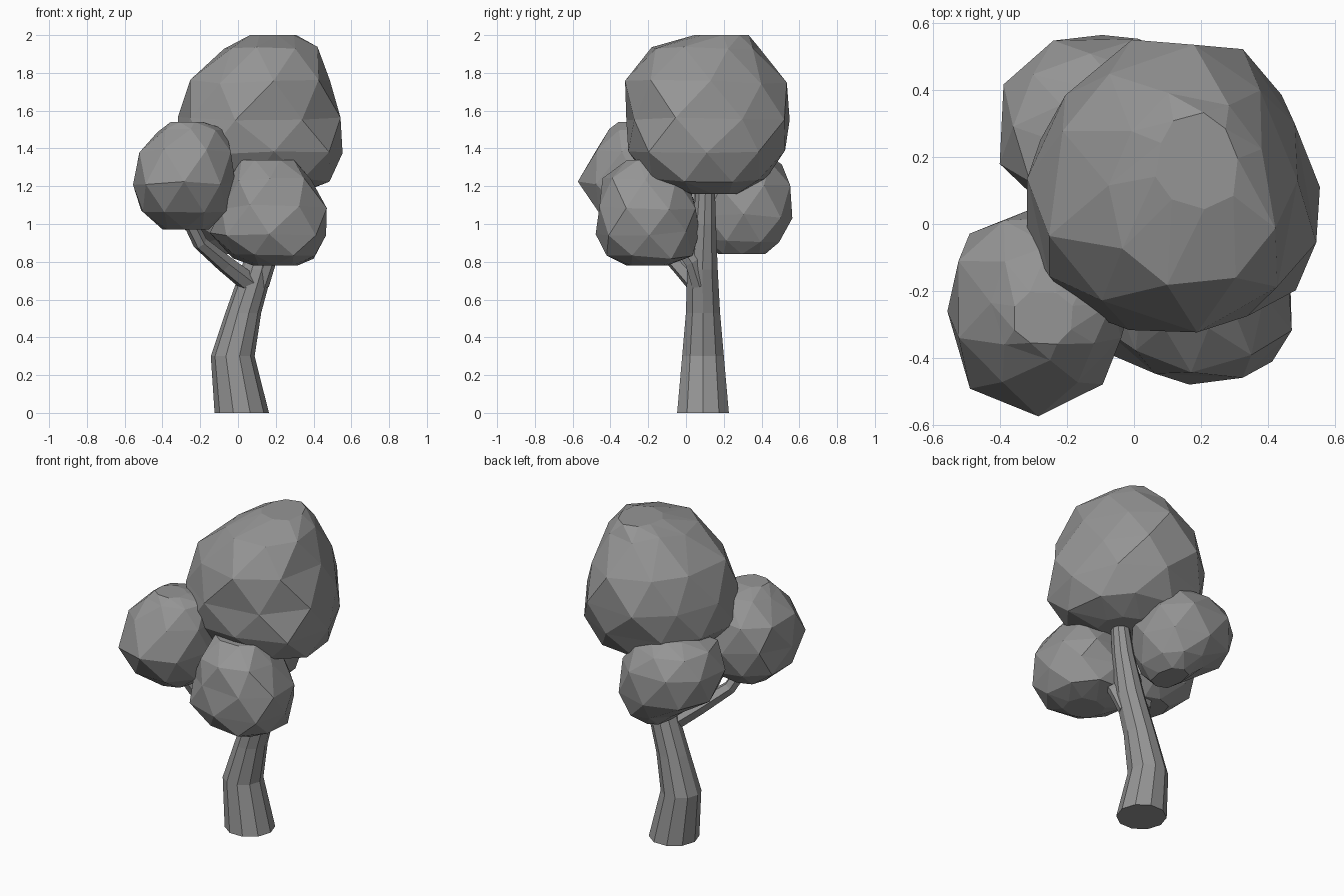
import bpy, bmesh, random
from math import sin, cos, pi, copysign
from mathutils import Vector

random.seed(4)
cube = bpy.data.objects.get("Cube")
if cube:
    bpy.data.objects.remove(cube)

GREY = (0.3, 0.3, 0.3, 1)
grey = bpy.data.materials.new("plain grey")
grey.use_nodes = True
grey.diffuse_color = GREY
grey.node_tree.nodes["Principled BSDF"].inputs["Base Color"].default_value = GREY


def loft(name, loops, facets):
    """Skin a stack of point loops; facets splits the sides into triangles."""
    bm = bmesh.new()
    rings = [[bm.verts.new(p) for p in loop] for loop in loops]
    n = len(rings[0])
    for low, high in zip(rings, rings[1:]):
        for i in range(n):
            j = (i + 1) % n
            if facets:
                bm.faces.new((low[i], low[j], high[i]))
                bm.faces.new((low[j], high[j], high[i]))
            else:
                bm.faces.new((low[i], low[j], high[j], high[i]))
    bm.faces.new(rings[0][::-1])
    bm.faces.new(rings[-1])
    # Merge nearly flat neighbours into larger facets
    if facets:
        bmesh.ops.dissolve_limit(bm, angle_limit=0.1, verts=bm.verts, edges=bm.edges)
    bmesh.ops.recalc_face_normals(bm, faces=bm.faces)
    mesh = bpy.data.meshes.new(name)
    bm.to_mesh(mesh)
    bm.free()
    mesh.materials.append(grey)
    obj = bpy.data.objects.new(name, mesh)
    bpy.context.collection.objects.link(obj)
    return obj


def boxy(value):
    """Push a sine or cosine outward for slightly square outlines."""
    return copysign(abs(value) ** 0.87, value)


def foliage(name, sides, levels, bulges=()):
    """Faceted clump; each level is height, then x and y extents.
    Each bulge is a fraction pushed out (or in) around one angle."""
    rough = 0.035
    loops = []
    for k, (z, x0, x1, y0, y1) in enumerate(levels):
        lift = rough * 0.4 if 0 < k < len(levels) - 1 else 0
        loop = []
        for i in range(sides):
            a = 2 * pi * (i + k / 2) / sides
            grow = 1.01 + random.uniform(-rough, rough)
            grow += sum(size * max(0, cos(a - angle)) ** 4 for size, angle in bulges)
            loop.append(Vector(((x0 + x1 + (x1 - x0) * boxy(cos(a)) * grow) / 2,
                                (y0 + y1 + (y1 - y0) * boxy(sin(a)) * grow) / 2,
                                z + random.uniform(-lift, lift))))
        loops.append(loop)
    return loft(name, loops, True)


def limb(name, sides, path, flat=False):
    """Tapered tube through (x, y, z, radius) stations."""
    points = [Vector(p[:3]) for p in path]
    up = Vector((0, 0, 1))
    loops = []
    for k, (centre, station) in enumerate(zip(points, path)):
        along = points[min(k + 1, len(points) - 1)] - points[max(k - 1, 0)]
        turn = up.rotation_difference(up if flat else along)
        loops.append([centre + turn @ Vector((cos(2 * pi * i / sides), sin(2 * pi * i / sides), 0)) * station[3]
                      for i in range(sides)])
    return loft(name, loops, False)


# Bent trunk and its branches
limb("trunk", 10, [(.02, .09, 0, .144), (-.028, .09, .3, .116), (.028, .09, .53, .095),
                   (.1, .087, .76, .085), (.16, .097, 1, .065), (.2, .105, 1.25, .048)], flat=True)
limb("left_branch", 6, [(.07, .06, .68, .055), (-.07, -.04, .79, .048),
                        (-.2, -.15, .9, .04), (-.28, -.22, 1.06, .035)])
limb("front_branch", 6, [(.12, .07, .68, .045), (.16, .03, .8, .042), (.17, -.08, .95, .03)])

# Large upper crown, flattened towards the back right
foliage("crown", 9, [
    (1.16, -.03, .32, .0, .28), (1.23, -.2, .48, -.19, .44), (1.38, -.37, .55, -.31, .53),
    (1.56, -.36, .53, -.31, .58), (1.75, -.28, .48, -.3, .56),
    (1.94, -.1, .41, -.18, .41), (2, .05, .31, .05, .34)],
    [(-.2, 2.5), (-.08, .7), (.08, -.7), (-.04, 3.9)])

# Three smaller clumps around it
foliage("left_clump", 8, [
    (.97, -.4, -.16, -.34, -.1), (1.06, -.52, -.05, -.47, .01), (1.22, -.55, -.02, -.56, .04),
    (1.39, -.53, -.03, -.48, .03), (1.5, -.43, -.07, -.4, -.07), (1.54, -.36, -.18, -.36, -.2)])
foliage("front_clump", 8, [
    (.78, .08, .31, -.31, -.1), (.83, -.04, .41, -.41, .05), (.95, -.14, .47, -.46, .07),
    (1.09, -.1, .48, -.46, .06), (1.23, -.05, .39, -.43, .0), (1.34, .01, .3, -.31, -.1)],
    [(.08, -1)])
foliage("back_clump", 8, [
    (.84, -.1, .06, .17, .42), (.91, -.18, .13, .1, .51), (1.04, -.37, .18, .05, .56),
    (1.2, -.4, .17, .04, .56), (1.32, -.36, .1, .08, .5), (1.38, -.22, .02, .18, .42)],
    [(.08, 3.9)])
